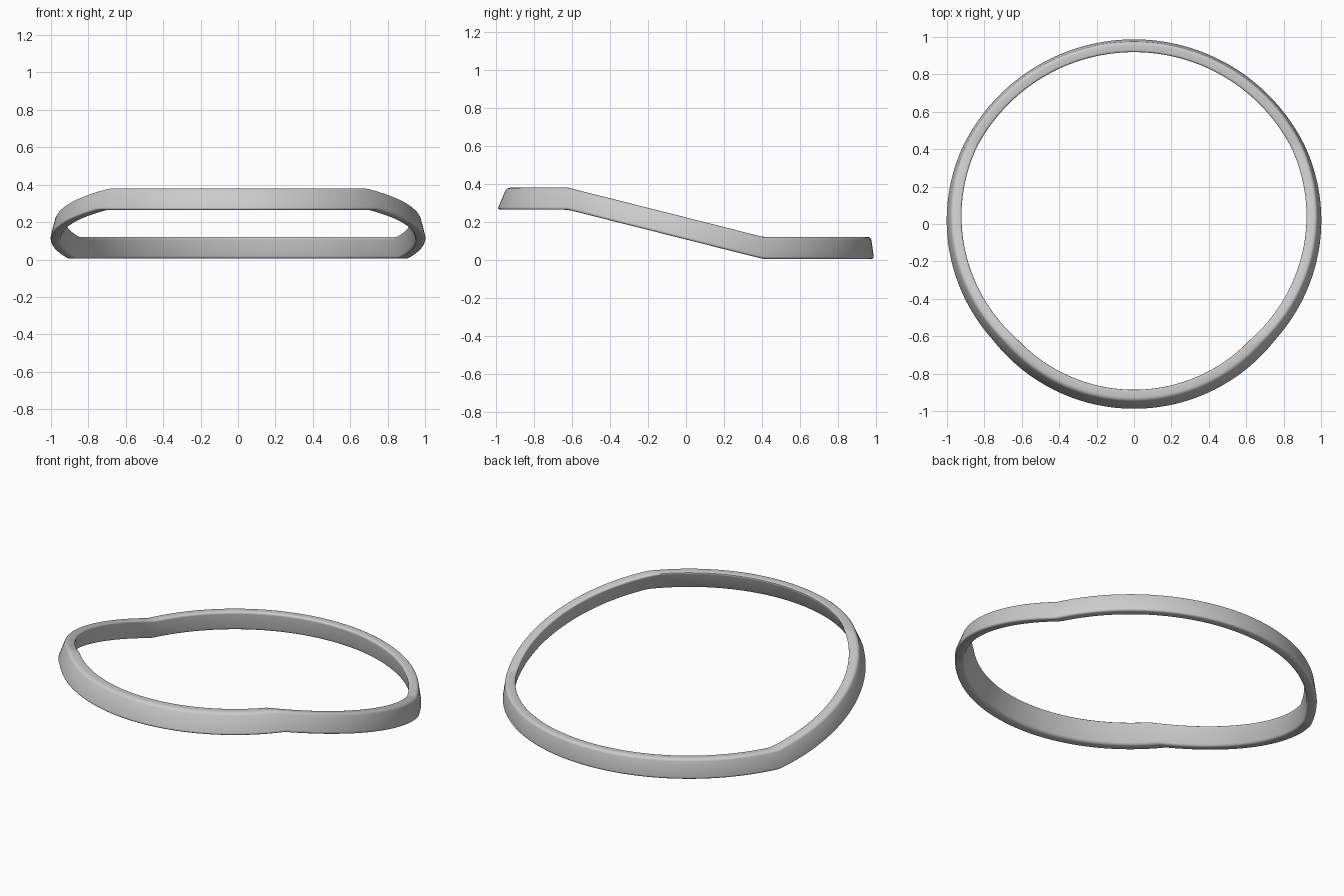
import bpy, bmesh, math

if "Cube" in bpy.data.objects:
    bpy.data.objects.remove(bpy.data.objects["Cube"])

CY, CZ = -0.03, -0.08        # centre of the sphere the band hugs
R_OUT, R_IN = 1.022, 0.967   # outer and inner sphere radius
HALF, BEV = 0.058, 0.014     # half band height, edge rounding
SEGS = 288


def mid_height(y):
    """High flat front, sloping sides, low flat back."""
    t = min(max((y + 0.62) / 1.03, 0), 1)
    return 0.323 + (0.063 - 0.323) * t


def section():
    """Rounded rectangle as (sphere radius, height offset)."""
    pts = []
    corners = [(R_OUT - BEV, HALF - BEV, 0), (R_IN + BEV, HALF - BEV, 90),
               (R_IN + BEV, BEV - HALF, 180), (R_OUT - BEV, BEV - HALF, 270)]
    for r, h, start in corners:
        for i in range(5):
            a = math.radians(start + i * 22.5)
            pts.append((r + BEV * math.cos(a), h + BEV * math.sin(a)))
    return pts


def place(angle, radius, offset):
    """Point on the sphere whose height follows the stepped path."""
    flat = radius
    for _ in range(20):
        y = CY + flat * math.sin(angle)
        z = mid_height(y) + offset
        flat = math.sqrt(radius ** 2 - (z - CZ) ** 2)
    return flat * math.cos(angle), CY + flat * math.sin(angle), z


# Band: section swept around the ring
bm = bmesh.new()
prof = section()
rings = [[bm.verts.new(place(2 * math.pi * i / SEGS, r, h)) for r, h in prof]
         for i in range(SEGS)]
n = len(prof)
for i in range(SEGS):
    a, b = rings[i], rings[(i + 1) % SEGS]
    for j in range(n):
        k = (j + 1) % n
        bm.faces.new((a[j], b[j], b[k], a[k]))
bmesh.ops.recalc_face_normals(bm, faces=bm.faces)
mesh = bpy.data.meshes.new("head_band")
bm.to_mesh(mesh)
bm.free()
band = bpy.data.objects.new("head_band", mesh)
bpy.context.collection.objects.link(band)
bpy.context.view_layer.objects.active = band
band.select_set(True)
bpy.ops.object.shade_smooth_by_angle(angle=math.radians(35))
